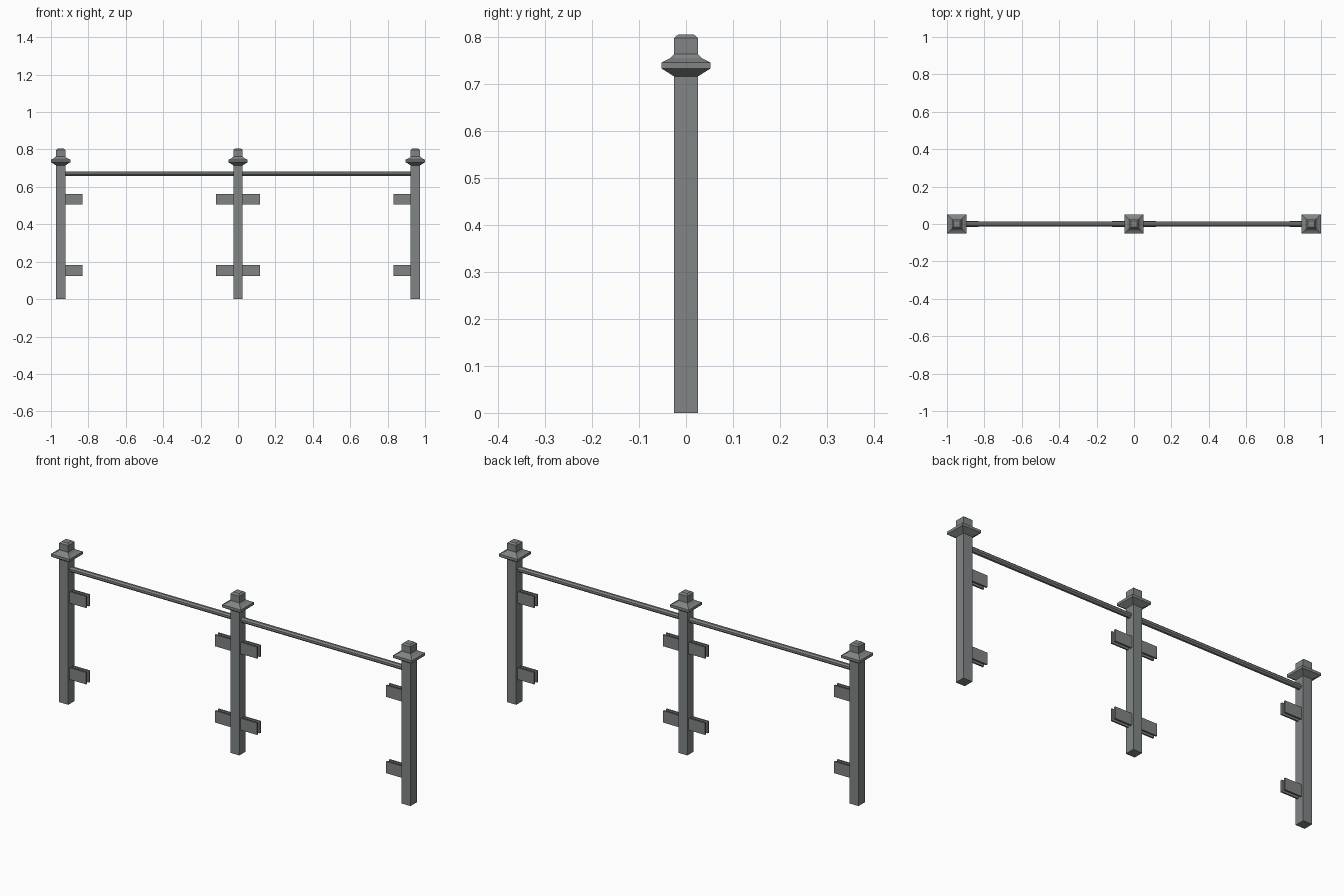
import bpy, bmesh, math

if "Cube" in bpy.data.objects:
    bpy.data.objects.remove(bpy.data.objects["Cube"])

def material(name, rgb):
    m = bpy.data.materials.new(name)
    m.diffuse_color = (*rgb, 1)
    m.use_nodes = True
    m.node_tree.nodes["Principled BSDF"].inputs["Base Color"].default_value = m.diffuse_color
    return m

steel = material("grey steel", (0.22, 0.235, 0.235))
clamp_grey = material("clamp grey", (0.22, 0.225, 0.225))

def finish(name, bm, mat):
    bmesh.ops.recalc_face_normals(bm, faces=bm.faces)
    me = bpy.data.meshes.new(name)
    bm.to_mesh(me)
    bm.free()
    me.materials.append(mat)
    ob = bpy.data.objects.new(name, me)
    bpy.context.collection.objects.link(ob)
    return ob

def square_loft(name, cx, profile, mat):
    """Stack of square rings given as (half width, height)."""
    bm = bmesh.new()
    rings = [[bm.verts.new((cx + sx * h, sy * h, z))
              for sx, sy in ((-1, -1), (1, -1), (1, 1), (-1, 1))]
             for h, z in profile]
    for a, b in zip(rings, rings[1:]):
        for i in range(4):
            j = (i + 1) % 4
            bm.faces.new((a[i], a[j], b[j], b[i]))
    bm.faces.new(rings[0])
    bm.faces.new(rings[-1])
    return finish(name, bm, mat)

def box(name, x0, x1, y0, y1, z0, z1, mat):
    bm = bmesh.new()
    bmesh.ops.create_cube(bm, size=1)
    for v in bm.verts:
        v.co.x = x1 if v.co.x > 0 else x0
        v.co.y = y1 if v.co.y > 0 else y0
        v.co.z = z1 if v.co.z > 0 else z0
    return finish(name, bm, mat)

END, HALF = 0.948, 0.025

# posts with flared collar and chamfered finial in one profile
post_profile = [(HALF, 0), (HALF, 0.715), (0.052, 0.732), (0.052, 0.745),
                (0.034, 0.754), (HALF, 0.763), (HALF, 0.797), (0.017, 0.804)]
for label, x in (("left", -END), ("middle", 0), ("right", END)):
    square_loft(label + "_post", x, post_profile, steel)

# thin octagonal handrails between the posts
for label, s in (("left", -1), ("right", 1)):
    bpy.ops.mesh.primitive_cylinder_add(
        vertices=8, radius=0.0135, depth=END - 2 * HALF + 0.004,
        location=(s * END / 2, 0, 0.67), rotation=(0, math.pi / 2, 0))
    rail = bpy.context.object
    rail.name = label + "_handrail"
    rail.data.materials.append(steel)
    # turn about own axis so flats face up and forward
    for v in rail.data.vertices:
        a = math.pi / 8
        x, y = v.co.x, v.co.y
        v.co.x = x * math.cos(a) - y * math.sin(a)
        v.co.y = x * math.sin(a) + y * math.cos(a)

# panel clamps: pairs of open plates at two heights
for px, side in ((-END, 1), (0, -1), (0, 1), (END, -1)):
    x0, x1 = sorted((px + side * (HALF - 0.002), px + side * 0.117))
    for z0, z1 in ((0.123, 0.182), (0.505, 0.563)):
        for ys in (-1, 1):
            y0, y1 = sorted((ys * 0.007, ys * 0.015))
            box("clamp_plate", x0, x1, y0, y1, z0, z1, clamp_grey)
